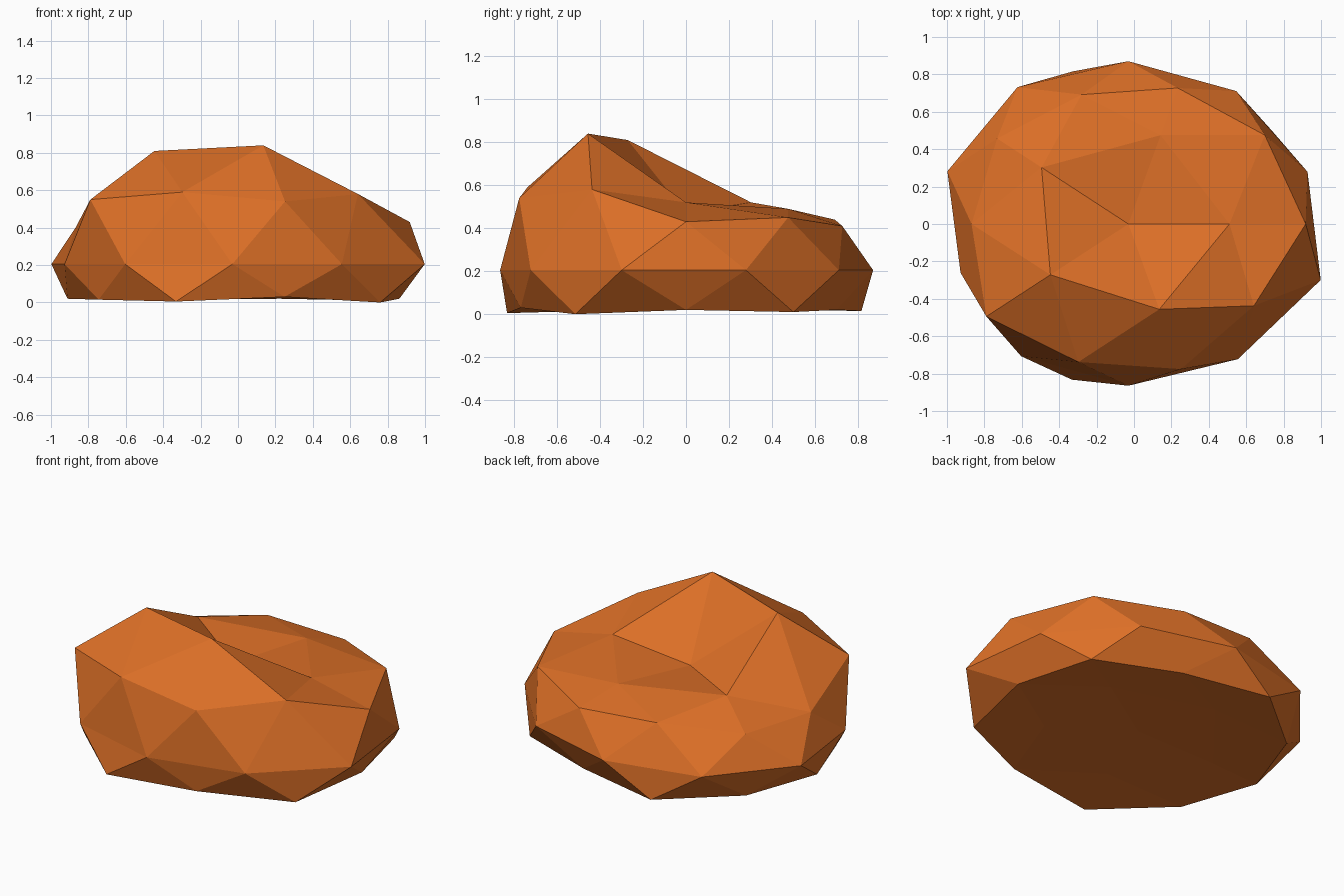
import bpy, bmesh, math

default_cube = bpy.data.objects.get("Cube")
if default_cube:
    bpy.data.objects.remove(default_cube, do_unlink=True)

STRETCH_X, STRETCH_Y, SHIFT_X = 1.06, 0.95, -0.03

# Rings of the sphere, top to bottom: (outward factors, heights), counter-clockwise from +x
RINGS = [
    ([1], [.47]),                                             # crown
    ([.97, 1, 1.03, .925, .96], [.52, .49, .52, .81, .84]),   # crown ring
    ([1, .9, .93, .96, .92], [.45, .44, .40, .59, .58]),      # shoulder midpoints
    ([1, .9, .915, .99, .96], [.43, .41, .40, .55, .54]),     # shoulder corners
    ([.95, .925, .916, .952, .96, .89, .92, .91, .94, 1.02], [.205] * 10),  # waist
    ([1, 1.01, .93, 1.03, 1.03], [.01, .015, .02, .005, 0]),  # foot corners
    ([.99, .91, .98, .98, 1], [.02, .02, .02, .015, .03]),    # foot midpoints
    ([1] * 5, [.035] * 5),                                    # underside ring
    ([1], [.04]),                                             # underside centre
]


def azimuth(vert):
    return (math.atan2(vert.co.y, vert.co.x) + 0.01) % math.tau


# Low-poly sphere sorted into rings
bm = bmesh.new()
bmesh.ops.create_icosphere(bm, subdivisions=2, radius=1)
levels = {}
for vert in bm.verts:
    levels.setdefault(round(vert.co.z, 2), []).append(vert)

# Push every ring into the uneven, flat-bottomed boulder shape
for level, (factors, heights) in zip(sorted(levels, reverse=True), RINGS):
    ring = sorted(levels[level], key=azimuth)
    for vert, factor, height in zip(ring, factors, heights):
        vert.co.x = SHIFT_X + vert.co.x * factor * STRETCH_X
        vert.co.y *= factor * STRETCH_Y
        vert.co.z = height

bmesh.ops.recalc_face_normals(bm, faces=bm.faces[:])
mesh = bpy.data.meshes.new("boulder")
bm.to_mesh(mesh)
bm.free()
boulder = bpy.data.objects.new("boulder", mesh)
bpy.context.collection.objects.link(boulder)

# Orange stone
color = (0.72, 0.16, 0.02, 1)
stone = bpy.data.materials.new("orange_stone")
stone.use_nodes = True
stone.diffuse_color = color
shader = next(n for n in stone.node_tree.nodes if n.type == "BSDF_PRINCIPLED")
shader.inputs["Base Color"].default_value = color
shader.inputs["Roughness"].default_value = 0.9
mesh.materials.append(stone)
